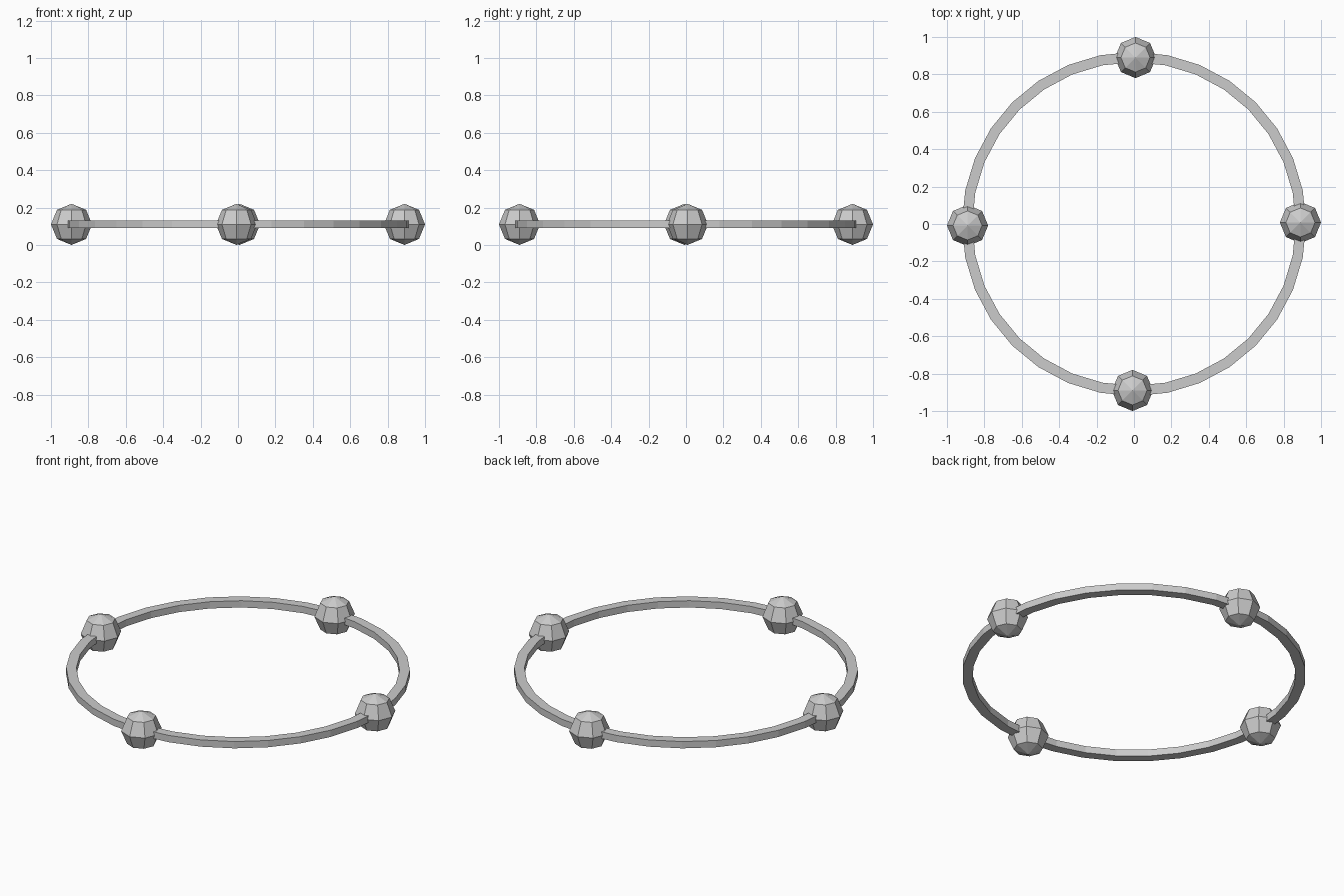
import bpy, bmesh, math

if "Cube" in bpy.data.objects:
    bpy.data.objects.remove(bpy.data.objects["Cube"])

Z = 0.11            # height of the ring's centre line
SEGS = 32


def finish(bm, name):
    bmesh.ops.recalc_face_normals(bm, faces=bm.faces)
    mesh = bpy.data.meshes.new(name)
    bm.to_mesh(mesh)
    bm.free()
    ob = bpy.data.objects.new(name, mesh)
    bpy.context.collection.objects.link(ob)
    return ob


# Flat hoop with a rectangular cross-section
section = [(0.865, -0.02), (0.92, -0.02), (0.92, 0.02), (0.865, 0.02)]
bm = bmesh.new()
loops = []
for i in range(SEGS):
    a = 2 * math.pi * i / SEGS
    loops.append([bm.verts.new((r * math.cos(a), r * math.sin(a), Z + z))
                  for r, z in section])
for i in range(SEGS):
    a, b = loops[i], loops[(i + 1) % SEGS]
    for k in range(4):
        n = (k + 1) % 4
        bm.faces.new((a[k], b[k], b[n], a[n]))
finish(bm, "ring")

# Four low-poly beads, set very slightly off the axes
beads = {"right_bead": (0.89, 0.008), "left_bead": (-0.89, -0.008),
         "back_bead": (0.008, 0.89), "front_bead": (-0.008, -0.89)}
for name, (x, y) in beads.items():
    bm = bmesh.new()
    bmesh.ops.create_uvsphere(bm, u_segments=8, v_segments=4, radius=0.11)
    finish(bm, name).location = (x, y, Z)
